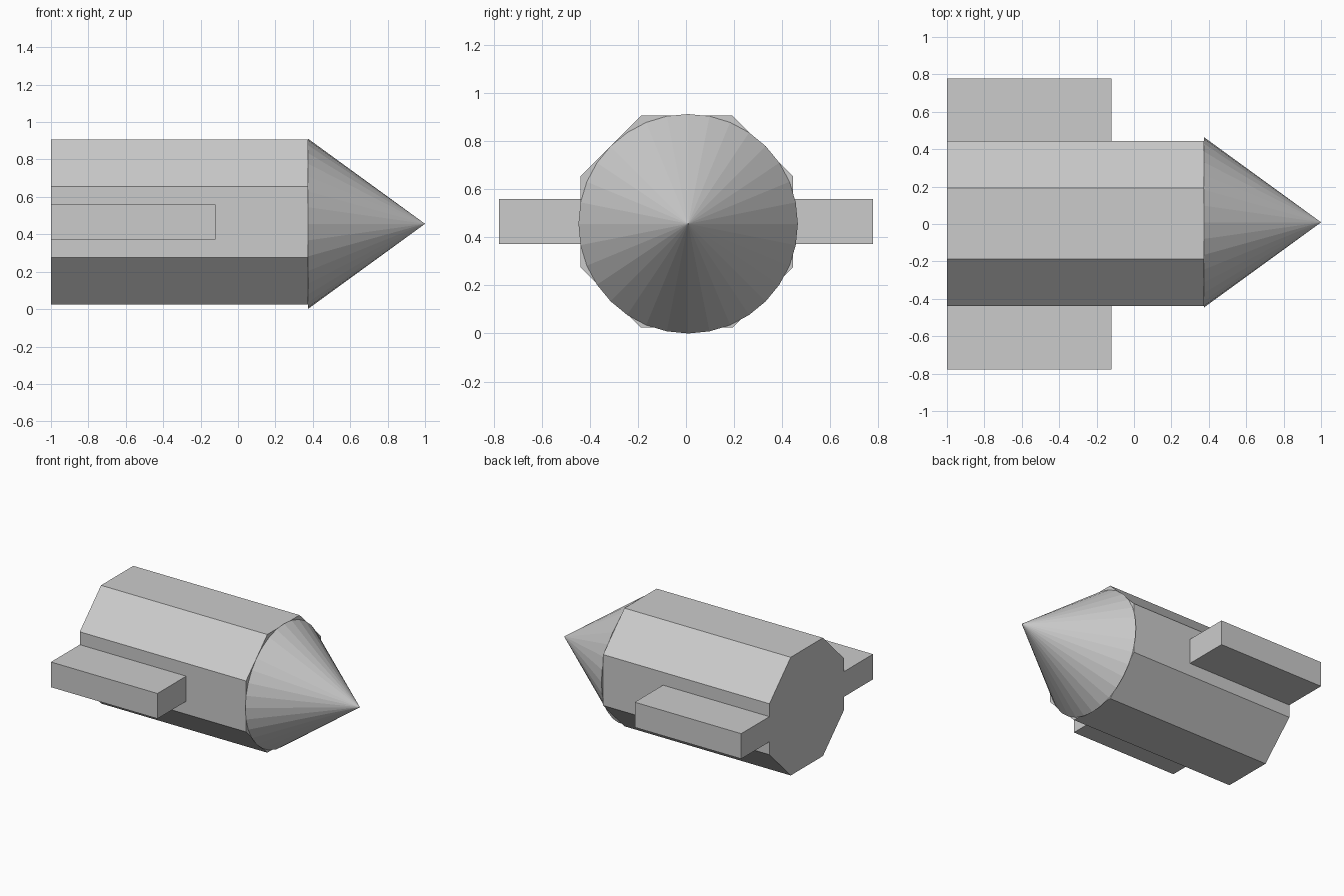
import bpy, bmesh, math
from mathutils import Matrix, Vector

if "Cube" in bpy.data.objects:
    bpy.data.objects.remove(bpy.data.objects["Cube"])


def add_object(name, bm):
    bmesh.ops.recalc_face_normals(bm, faces=bm.faces[:])
    mesh = bpy.data.meshes.new(name)
    bm.to_mesh(mesh)
    bm.free()
    obj = bpy.data.objects.new(name, mesh)
    bpy.context.collection.objects.link(obj)
    return obj


BODY_Y, BODY_Z = 0.003, 0.465   # body axis
HALF, FLAT = 0.441, 0.19        # half width and half length of the straight sides
BACK, NOSE_BASE, TIP = -1.0, 0.373, 1.0

# Eight-sided body: profile extruded along x
bm = bmesh.new()
profile = [(FLAT, HALF), (HALF, FLAT), (HALF, -FLAT), (FLAT, -HALF),
           (-FLAT, -HALF), (-HALF, -FLAT), (-HALF, FLAT), (-FLAT, HALF)]
end = bm.faces.new([bm.verts.new((BACK, BODY_Y + y, BODY_Z + z)) for y, z in profile])
out = bmesh.ops.extrude_face_region(bm, geom=[end], use_keep_orig=True)
moved = [v for v in out["geom"] if isinstance(v, bmesh.types.BMVert)]
bmesh.ops.translate(bm, verts=moved, vec=(NOSE_BASE - BACK, 0, 0))
add_object("body", bm)

# Nose cone pointing along +x, slightly off the body axis
bm = bmesh.new()
place = Matrix.Translation(((NOSE_BASE + TIP) / 2, 0.009, 0.456)) @ Matrix.Rotation(math.pi / 2, 4, 'Y')
bmesh.ops.create_cone(bm, cap_ends=True, segments=32, radius1=0.456, radius2=0,
                      depth=TIP - NOSE_BASE, matrix=place)
add_object("nose_cone", bm)

# Side fins, starting at the flat sides of the body
for name, side in (("left_fin", -1), ("right_fin", 1)):
    inner, outer = BODY_Y + side * HALF, side * 0.777
    lo = Vector((BACK, min(inner, outer), 0.371))
    hi = Vector((-0.121, max(inner, outer), 0.559))
    bm = bmesh.new()
    bmesh.ops.create_cube(bm, size=1, matrix=Matrix.Translation((lo + hi) / 2)
                          @ Matrix.Diagonal((hi - lo).to_4d()))
    add_object(name, bm)
